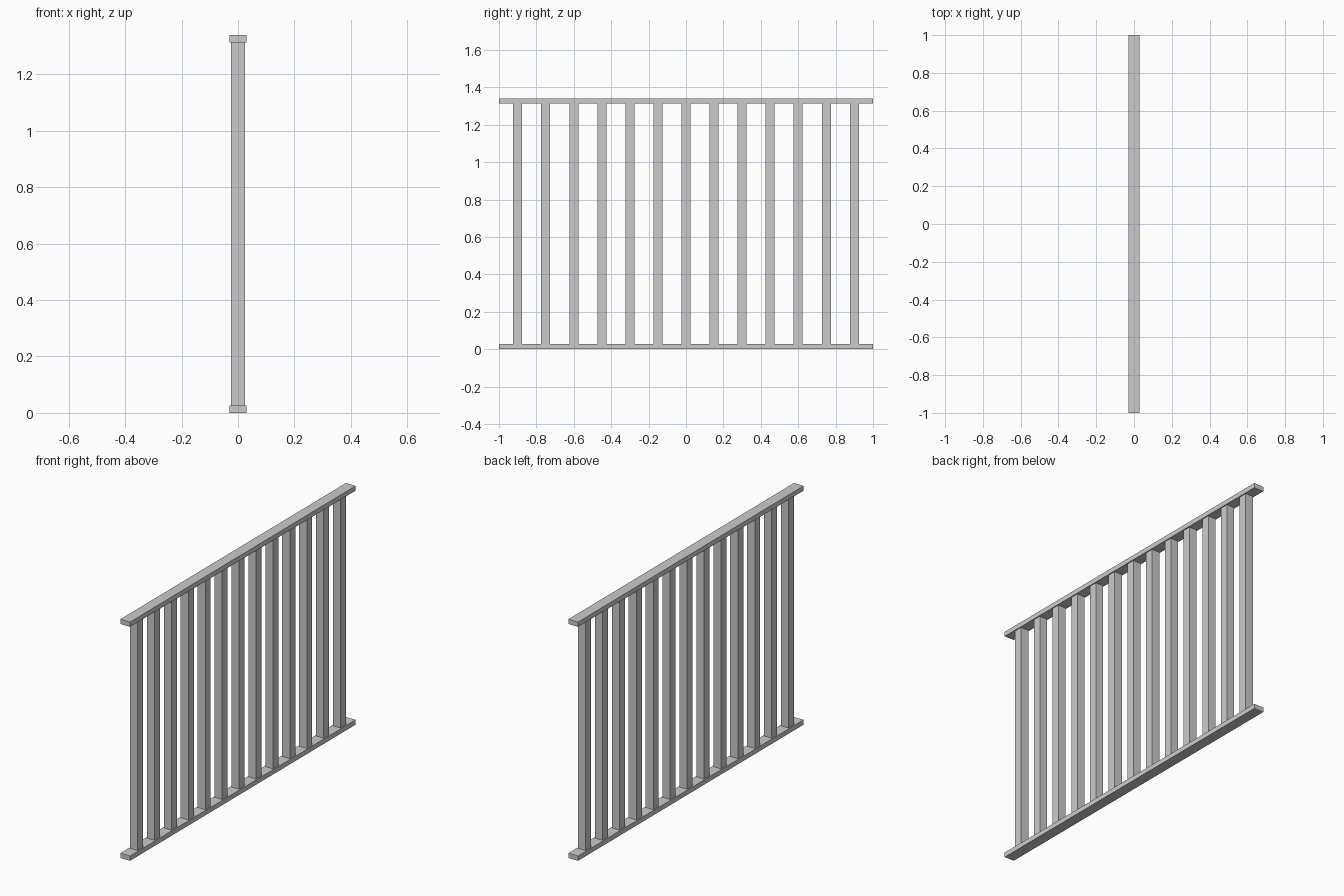
import bpy

if "Cube" in bpy.data.objects:
    bpy.data.objects.remove(bpy.data.objects["Cube"], do_unlink=True)

LENGTH, HEIGHT = 2.0, 1.34
RAIL_WIDTH, RAIL_HEIGHT = 0.06, 0.027
POST_SIZE, POST_COUNT, POST_SPACING = 0.048, 13, 0.15

# Single light grey paint
grey = bpy.data.materials.new("light_grey")
grey.use_nodes = True
colour = (0.6, 0.6, 0.6, 1.0)
grey.diffuse_color = colour
grey.node_tree.nodes["Principled BSDF"].inputs["Base Color"].default_value = colour


def box(name, centre, size):
    bpy.ops.mesh.primitive_cube_add(size=1, location=centre)
    obj = bpy.context.object
    obj.name = name
    obj.scale = size
    bpy.ops.object.transform_apply(location=False, rotation=False, scale=True)
    obj.data.materials.append(grey)
    return obj


# Top and bottom rails
rail_size = (RAIL_WIDTH, LENGTH, RAIL_HEIGHT)
box("bottom_rail", (0, 0, RAIL_HEIGHT / 2), rail_size)
box("top_rail", (0, 0, HEIGHT - RAIL_HEIGHT / 2), rail_size)

# Evenly spaced square balusters between the rails
post_size = (POST_SIZE, POST_SIZE, HEIGHT - 2 * RAIL_HEIGHT)
for i in range(POST_COUNT):
    y = (i - (POST_COUNT - 1) / 2) * POST_SPACING
    box(f"baluster_{i + 1}", (0, y, HEIGHT / 2), post_size)
